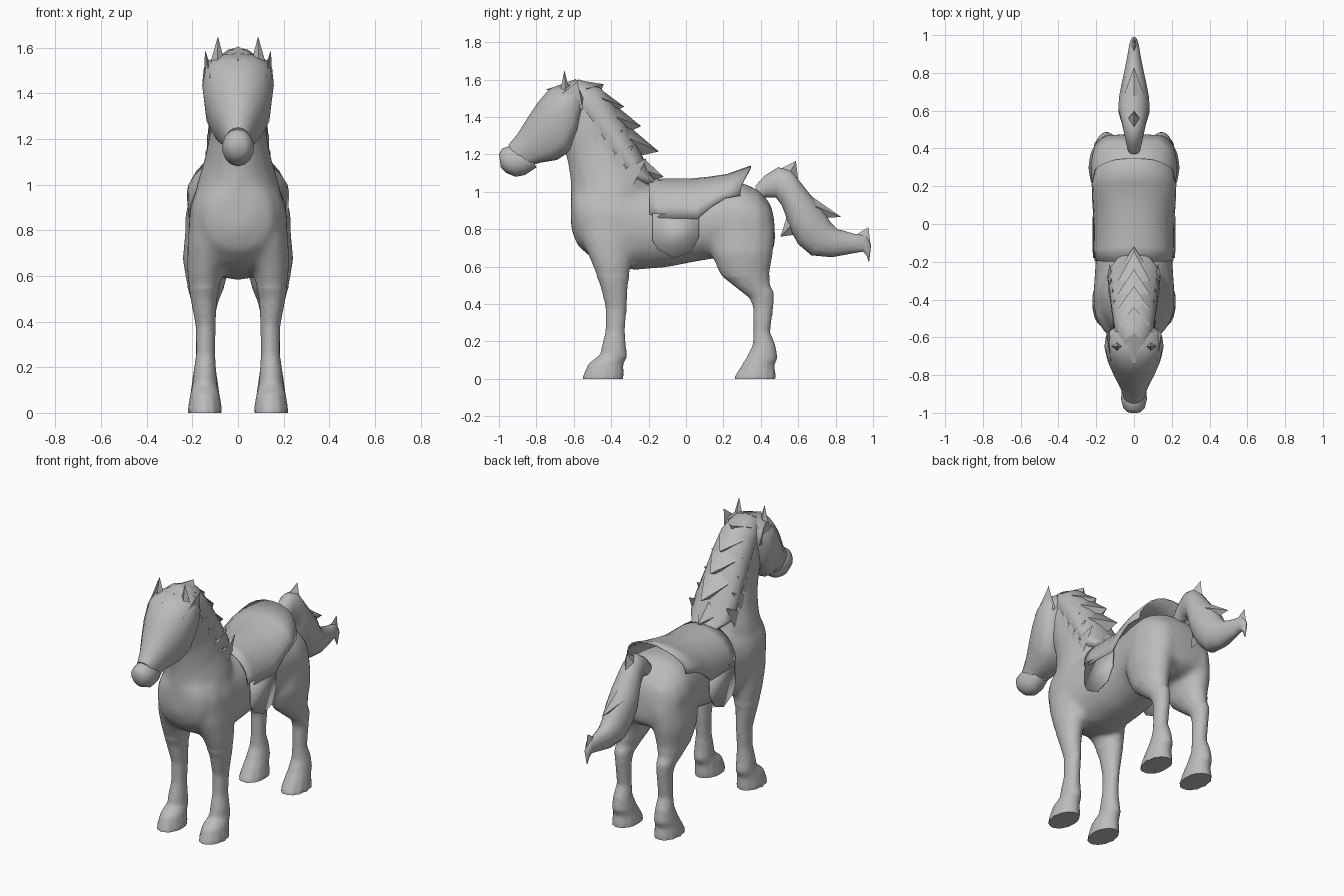
import bpy, bmesh, math

grey = bpy.data.materials.new("plain grey")
grey.diffuse_color = (0.5, 0.5, 0.5, 1)


def finish(name, bm, angle=50):
    bmesh.ops.recalc_face_normals(bm, faces=bm.faces[:])
    me = bpy.data.meshes.new(name)
    bm.to_mesh(me)
    bm.free()
    me.materials.append(grey)
    ob = bpy.data.objects.new(name, me)
    bpy.context.collection.objects.link(ob)
    bpy.ops.object.select_all(action='DESELECT')
    ob.select_set(True)
    bpy.context.view_layer.objects.active = ob
    bpy.ops.object.shade_smooth_by_angle(angle=math.radians(angle))
    return ob


def loft(name, stations, sides=14, power=2.0, low=None):
    """Station: (y1, z1, y2, z2, half width, x centre); ring spans both points.
    The second point's half of each ring can be boxier (low)."""
    bm = bmesh.new()
    rings = []
    for s in stations:
        y1, z1, y2, z2, w = s[:5]
        xc = s[5] if len(s) > 5 else 0
        ring = []
        for i in range(sides):
            a = 2 * math.pi * i / sides
            c, n = math.cos(a), math.sin(a)
            p = low if low and c < 0 else power
            c = math.copysign(abs(c) ** (2 / p), c)
            n = math.copysign(abs(n) ** (2 / p), n)
            ring.append(bm.verts.new((xc + w * n,
                                      (y1 + y2) / 2 + (y1 - y2) / 2 * c,
                                      (z1 + z2) / 2 + (z1 - z2) / 2 * c)))
        rings.append(ring)
    for r, q in zip(rings, rings[1:]):
        for i in range(sides):
            j = (i + 1) % sides
            bm.faces.new((r[i], r[j], q[j], q[i]))
    bm.faces.new(rings[0])
    bm.faces.new(rings[-1])
    return finish(name, bm)


def spike(name, base, tip, w):
    """Four-sided lock of hair or ear: base (y1, z1, y2, z2, x), tip (x, y, z)."""
    y1, z1, y2, z2, x = base
    bm = bmesh.new()
    ym, zm = (y1 + y2) / 2, (z1 + z2) / 2
    b = [bm.verts.new(p) for p in ((x, y1, z1), (x + w, ym, zm), (x, y2, z2), (x - w, ym, zm))]
    t = bm.verts.new(tip)
    for i in range(4):
        bm.faces.new((b[i], b[(i + 1) % 4], t))
    bm.faces.new(b)
    return finish(name, bm, 60)


# Trunk, chest to rump
body = loft("body", [
    (-.615, .98, -.615, .80, .07), (-.59, 1.02, -.58, .71, .15),
    (-.50, 1.06, -.50, .64, .205), (-.38, 1.07, -.38, .60, .218),
    (-.26, 1.04, -.28, .58, .21), (-.1, 1.03, -.1, .595, .20),
    (.05, 1.03, .05, .625, .20), (.2, 1.05, .17, .645, .22),
    (.3, 1.05, .3, .64, .235), (.39, 1.01, .40, .64, .22),
    (.45, .94, .465, .68, .165), (.47, .87, .477, .74, .09)], 18, 2.2)

# Neck
neck = loft("neck", [
    (-.60, .85, -.22, .95, .20), (-.615, .95, -.19, 1.04, .185),
    (-.62, 1.06, -.25, 1.17, .147), (-.635, 1.16, -.33, 1.32, .122),
    (-.67, 1.28, -.42, 1.46, .112), (-.69, 1.42, -.50, 1.55, .10),
    (-.66, 1.50, -.56, 1.57, .07)])

# Legs, top to hoof
front = [(-.57, .88, -.27, .88, .085, .125), (-.56, .74, -.265, .74, .097, .127),
         (-.505, .61, -.29, .61, .079, .146), (-.46, .50, -.31, .50, .059, .15),
         (-.43, .38, -.316, .38, .044, .142), (-.43, .26, -.326, .26, .042, .142),
         (-.45, .18, -.32, .17, .051, .145), (-.46, .13, -.312, .12, .054, .145),
         (-.525, .08, -.333, .08, .066, .145), (-.557, 0, -.333, 0, .077, .145)]
hind = [(.13, .92, .455, .92, .085, .12), (.12, .78, .478, .78, .108, .127),
        (.13, .67, .47, .67, .108, .137), (.175, .56, .45, .56, .085, .14),
        (.275, .48, .45, .50, .061, .145), (.34, .43, .473, .46, .050, .145),
        (.358, .38, .47, .40, .044, .143), (.36, .25, .45, .25, .042, .143),
        (.355, .18, .48, .18, .051, .145), (.32, .11, .491, .11, .061, .145),
        (.295, .07, .473, .07, .067, .145), (.253, 0, .484, 0, .077, .145)]
limbs = []
for s, side in ((1, "left"), (-1, "right")):
    for name, rows in (("front_leg", front), ("hind_leg", hind)):
        limbs.append(loft(f"{name}_{side}", [r[:5] + (s * r[5],) for r in rows], 12))

# Fuse trunk, neck and legs into one skin and soften the joins
bpy.ops.object.select_all(action='DESELECT')
for ob in [body, neck] + limbs:
    ob.select_set(True)
bpy.context.view_layer.objects.active = body
bpy.ops.object.join()
for mod in list(body.modifiers):
    body.modifiers.remove(mod)
mod = body.modifiers.new("fuse", 'REMESH')
mod.mode = 'VOXEL'
mod.voxel_size = .011
bpy.ops.object.modifier_apply(modifier=mod.name)
bm = bmesh.new()
bm.from_mesh(body.data)
for limit, rounds in ((.05, 3), (.55, 22)):
    soft = [v for v in bm.verts if v.co.z > limit]
    for _ in range(rounds):
        bmesh.ops.smooth_vert(bm, verts=soft, factor=.5,
                              use_axis_x=True, use_axis_y=True, use_axis_z=True)
for v in bm.verts:
    if v.co.z < .008:
        v.co.z = 0
bm.to_mesh(body.data)
bm.free()
if not body.data.materials:
    body.data.materials.append(grey)
bpy.ops.object.shade_smooth_by_angle(angle=math.radians(50))

# Head with cheeks and muzzle
loft("head", [
    (-.95, 1.25, -.87, 1.13, .055), (-.90, 1.31, -.78, 1.155, .08),
    (-.85, 1.39, -.69, 1.17, .115), (-.79, 1.48, -.62, 1.215, .145),
    (-.73, 1.55, -.57, 1.32, .157), (-.65, 1.575, -.55, 1.44, .15),
    (-.58, 1.57, -.54, 1.48, .11)], 16, 2.1, 3.0)
loft("muzzle", [
    (-1.0, 1.20, -.99, 1.13, .035), (-.985, 1.23, -.96, 1.10, .058),
    (-.94, 1.245, -.91, 1.08, .07), (-.89, 1.24, -.86, 1.09, .066),
    (-.84, 1.21, -.80, 1.13, .05)])

# Mane shell over the back of the neck
loft("mane", [
    (-.66, 1.52, -.66, 1.575, .05), (-.62, 1.42, -.57, 1.60, .10),
    (-.56, 1.36, -.46, 1.56, .112), (-.51, 1.29, -.38, 1.46, .122),
    (-.44, 1.20, -.31, 1.34, .13), (-.37, 1.12, -.24, 1.21, .14),
    (-.29, 1.06, -.20, 1.11, .135), (-.20, 1.03, -.16, 1.06, .085)])

# Ridge locks: base upper and lower points, then tip
for i, (y1, z1, y2, z2, ty, tz) in enumerate([
        (-.60, 1.60, -.47, 1.50, -.44, 1.575), (-.50, 1.58, -.40, 1.42, -.33, 1.455),
        (-.41, 1.49, -.33, 1.31, -.24, 1.35), (-.34, 1.38, -.26, 1.19, -.145, 1.215),
        (-.27, 1.22, -.23, 1.03, -.12, 1.08)]):
    spike(f"mane_lock_{i}", (y1, z1, y2, z2, 0), (0, ty, tz), .085)

# Side locks along the mane edge, ears, cheek tufts
for s, side in ((1, "left"), (-1, "right")):
    for i, (y, z, x) in enumerate([(-.48, 1.36, .104), (-.42, 1.27, .112),
                                   (-.36, 1.19, .122), (-.29, 1.12, .128)]):
        spike(f"side_lock_{side}_{i}", (y - .06, z - .01, y + .08, z + .06, s * x),
              (s * (x + .012), y - .005, z - .11), .014)
    spike(f"ear_{side}", (-.68, 1.50, -.61, 1.49, s * .09), (s * .088, -.65, 1.65), .042)
    spike(f"cheek_tuft_{side}", (-.73, 1.47, -.55, 1.44, s * .122), (s * .145, -.58, 1.59), .026)
spike("fringe_middle", (-.58, 1.605, -.66, 1.54, 0), (0, -.75, 1.545), .06)

# Tail with curling tip
loft("tail", [
    (.37, 1.03, .40, .95, .03), (.42, 1.085, .43, .97, .042),
    (.49, 1.13, .48, .97, .055), (.56, 1.12, .51, .93, .065),
    (.605, 1.06, .53, .88, .075), (.66, .99, .555, .80, .085),
    (.73, .91, .60, .72, .08), (.77, .84, .67, .66, .07),
    (.81, .80, .78, .65, .055), (.90, .775, .89, .67, .035),
    (.96, .77, .945, .68, .025), (.99, .72, .965, .66, .015), (.98, .63, .977, .625, .003)])
for i, (base, tip) in enumerate([
        ((.50, 1.12, .60, 1.06, 0), (0, .588, 1.165)),
        ((.65, .99, .73, .86, 0), (0, .83, .865)),
        ((.54, .87, .58, .77, 0), (0, .505, .76)),
        ((.91, .77, .985, .73, 0), (0, .975, .81))]):
    spike(f"tail_lock_{i}", base, tip, (.04, .05, .04, .02)[i])

# Saddle cloth draped over the back: (y, ridge z, hem y, hem z, half width)
bm = bmesh.new()
grid = []
for y, top, hy, hem, w in [(-.20, 1.065, -.195, .88, .208), (-.12, 1.07, -.14, .86, .214),
                           (.02, 1.07, .06, .855, .217), (.12, 1.08, .135, .92, .222),
                           (.22, 1.095, .21, .965, .224), (.345, 1.14, .29, .98, .207)]:
    row = []
    for i in range(13):
        t = -math.pi / 2 + math.pi * i / 12
        k = abs(math.sin(t)) ** 3
        row.append(bm.verts.new((w * math.copysign(abs(math.sin(t)) ** .95, t),
                                 y + (hy - y) * k,
                                 hem + (top - hem) * max(math.cos(t), 0) ** .95)))
    grid.append(row)
for r, q in zip(grid, grid[1:]):
    for i in range(12):
        bm.faces.new((r[i], r[i + 1], q[i + 1], q[i]))
cloth = finish("saddle_cloth", bm)
mod = cloth.modifiers.new("thickness", 'SOLIDIFY')
mod.thickness = .008

# Side flaps below the cloth
for s, side in ((1, "left"), (-1, "right")):
    bm = bmesh.new()
    outline = [(-.18, .885), (-.18, .74), (-.15, .69), (-.06, .645), (.03, .68), (.07, .76), (.07, .87)]
    bm.faces.new([bm.verts.new((s * (.209 + (.88 - z) * .035), y, z)) for y, z in outline])
    flap = finish(f"saddle_flap_{side}", bm)
    mod = flap.modifiers.new("thickness", 'SOLIDIFY')
    mod.thickness = .006
    mod.offset = 0
